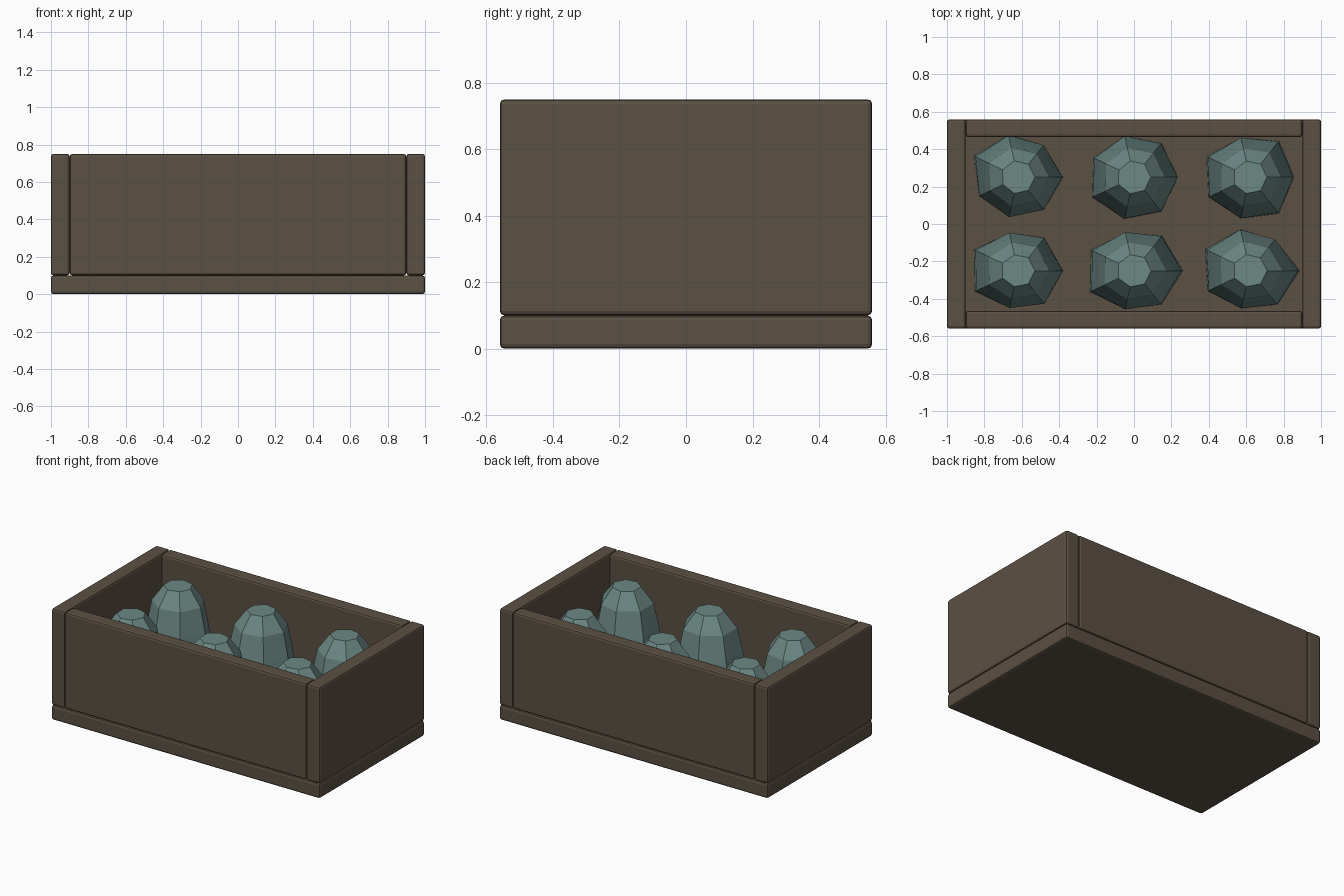
import bpy, bmesh, math

if "Cube" in bpy.data.objects:
    bpy.data.objects.remove(bpy.data.objects["Cube"])


def material(name, rgb):
    m = bpy.data.materials.new(name)
    m.diffuse_color = (*rgb, 1)
    m.use_nodes = True
    m.node_tree.nodes["Principled BSDF"].inputs["Base Color"].default_value = m.diffuse_color
    return m


wood = material("dark_wood", (0.105, 0.08, 0.056))
teal = material("teal_shell", (0.15, 0.25, 0.235))


def make_object(name, bm, mat):
    bmesh.ops.recalc_face_normals(bm, faces=bm.faces)
    me = bpy.data.meshes.new(name)
    bm.to_mesh(me)
    bm.free()
    me.materials.append(mat)
    ob = bpy.data.objects.new(name, me)
    bpy.context.collection.objects.link(ob)
    return ob


def board(name, lo, hi):
    bm = bmesh.new()
    bmesh.ops.create_cube(bm, size=1)
    for v in bm.verts:
        for i in range(3):
            v.co[i] = lo[i] if v.co[i] < 0 else hi[i]
    ob = make_object(name, bm, wood)
    b = ob.modifiers.new("bevel", 'BEVEL')
    b.width = 0.014
    b.segments = 2


# Crate: floor, two full-depth ends, two sides between them
board("crate_floor", (-1, -0.56, 0), (1, 0.56, 0.1))
board("left_end", (-1, -0.56, 0.1), (-0.9, 0.56, 0.75))
board("right_end", (0.9, -0.56, 0.1), (1, 0.56, 0.75))
board("front_side", (-0.9, -0.56, 0.1), (0.9, -0.465, 0.75))
board("back_side", (-0.9, 0.465, 0.1), (0.9, 0.56, 0.75))

# Pod profile: (radius, height), widest at the floor, flat on top
PROFILE = [(0.235, 0.1), (0.232, 0.21), (0.197, 0.43), (0.165, 0.59), (0.09, 0.695)]

# Slightly irregular outline of each pod: radius at each of the seven corners
BACK = [(.240, .220, .231, .260, .231, .218, .222),
        (.235, .234, .226, .239, .248, .228, .234),
        (.235, .248, .216, .256, .245, .226, .248)]
FRONT = [(.240, .226, .206, .260, .255, .200, .226),
         (.260, .240, .209, .255, .260, .209, .233),
         (.265, .213, .227, .264, .250, .203, .233)]


def pod(name, cx, cy, outline):
    bm = bmesh.new()
    rings = []
    for k, (r, z) in enumerate(PROFILE):
        fade = 1 - k / len(PROFILE)
        ring = []
        for i, o in enumerate(outline):
            a = math.tau * i / 7
            rr = r * (1 + (o / 0.235 - 1) * fade)
            ring.append(bm.verts.new((cx + rr * math.cos(a), cy + rr * math.sin(a), z)))
        rings.append(ring)
    for a, b in zip(rings, rings[1:]):
        for i in range(7):
            j = (i + 1) % 7
            bm.faces.new((a[i], a[j], b[j], b[i]))
    bm.faces.new(rings[0][::-1])
    bm.faces.new(rings[-1])
    make_object(name, bm, teal)


# Two rows of three pods
for row, y, outlines in (("back", 0.25, BACK), ("front", -0.25, FRONT)):
    for col, x, o in zip(("left", "middle", "right"), (-0.62, 0, 0.62), outlines):
        pod(f"{row}_{col}_pod", x, y, o)
